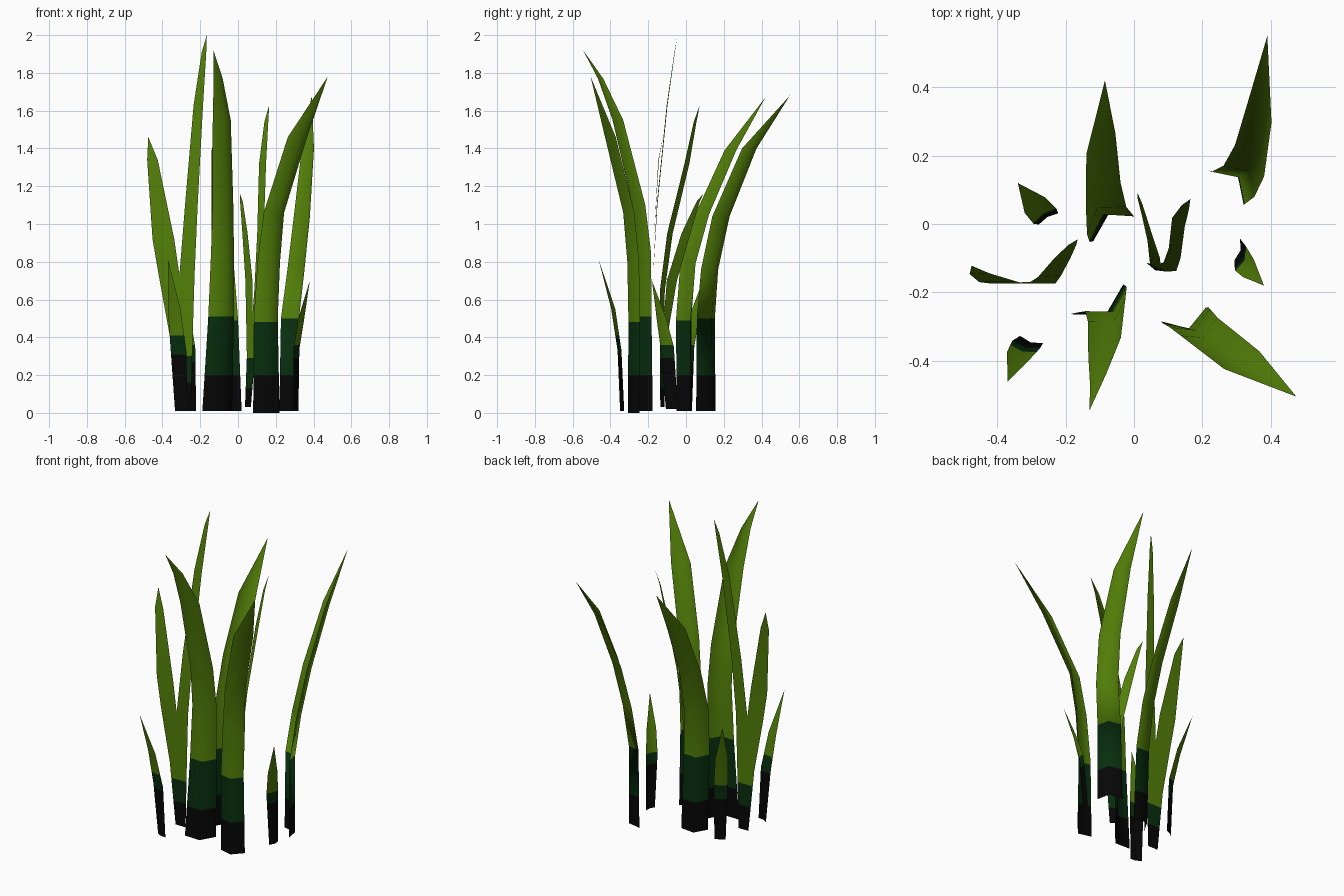
import bpy, bmesh, math
from mathutils import Vector


def material(name, rgb):
    m = bpy.data.materials.new(name)
    m.diffuse_color = (*rgb, 1)
    return m


MATS = [material("root_black", (0.0018, 0.0018, 0.0018)),
        material("stem_dark_green", (0.0022, 0.027, 0.0042)),
        material("leaf_green", (0.085, 0.212, 0.0025))]


def add_strip(bm, rows, fold):
    """Folded leaf sheet; each row is x, y, z, width, angle of the width in degrees."""
    last = None
    for x, y, z, w, a in rows:
        c = Vector((x, y, z))
        if w == 0:
            ring = [bm.verts.new(c)] * 3
        else:
            a = math.radians(a)
            side = Vector((math.cos(a), math.sin(a), 0)) * w / 2
            out = Vector((-math.sin(a), math.cos(a), 0)) * w * fold
            ring = [bm.verts.new(p) for p in (c - side, c + out, c + side)]
        if last:
            for i in range(2):
                quad = [last[i], last[i + 1], ring[i + 1], ring[i]]
                bm.faces.new(quad if w else quad[:3])
        last = ring


def leaf(name, strips, fold, black_top, dark_top):
    bm = bmesh.new()
    for rows in strips:
        add_strip(bm, rows, fold)
    bmesh.ops.remove_doubles(bm, verts=bm.verts, dist=0.0005)
    # cut the colour bands by height
    for h in (black_top, dark_top):
        bmesh.ops.bisect_plane(bm, geom=bm.verts[:] + bm.edges[:] + bm.faces[:],
                               plane_co=(0, 0, h), plane_no=(0, 0, 1))
    for f in bm.faces:
        h = f.calc_center_median().z
        f.material_index = 0 if h < black_top else 1 if h < dark_top else 2
        f.smooth = True
    me = bpy.data.meshes.new(name)
    bm.to_mesh(me)
    bm.free()
    for m in MATS:
        me.materials.append(m)
    bpy.context.collection.objects.link(bpy.data.objects.new(name, me))


# four large folded leaves
leaf("large_leaf_back", [[
    (-.05, -.015, .01, .155, 27), (-.065, -.015, .5, .15, 30), (-.08, .01, .79, .14, 35),
    (-.09, .085, 1.05, .125, 36), (-.097, .235, 1.39, .105, 36),
    (-.085, .42, 1.67, 0, 0)]], .33, .2, .49)
leaf("large_leaf_back_right", [[
    (.27, .105, .01, .145, -45), (.275, .105, .5, .135, -45), (.307, .125, .76, .128, -45),
    (.338, .185, 1.04, .125, -47), (.37, .335, 1.4, .1, -50),
    (.39, .55, 1.68, 0, 0)]], .33, .2, .5)
leaf("large_leaf_front", [[
    (-.11, -.22, .01, .18, 29), (-.09, -.22, .5, .155, 29), (-.082, -.22, .85, .14, 30),
    (-.08, -.25, 1.1, .13, 32), (-.086, -.36, 1.55, .11, 30),
    (-.105, -.452, 1.77, .055, 30), (-.13, -.545, 1.92, 0, 0)]], -.3, .2, .51)
leaf("large_leaf_front_right", [[
    (.15, -.265, 0, .145, 16), (.147, -.267, .5, .135, 20), (.163, -.275, .8, .13, 24),
    (.19, -.30, 1.06, .12, 26), (.315, -.398, 1.46, .115, 27),
    (.475, -.505, 1.78, 0, 0)]], -.3, .2, .48)

# two forked flat leaves
leaf("forked_leaf_left", [
    [(-.30, -.17, .01, .04, 0), (-.33, -.172, .4, .06, 0), (-.365, -.174, .73, .11, 0),
     (-.395, -.17, .92, .115, 0), (-.453, -.145, 1.34, .056, 3), (-.475, -.122, 1.46, 0, 0)],
    [(-.265, -.17, .01, .03, 0), (-.27, -.172, .4, .06, 0), (-.27, -.174, .73, .08, 0),
     (-.247, -.153, 1.1, .067, 3), (-.21, -.1, 1.63, .05, 5), (-.18, -.06, 1.91, .024, 5),
     (-.165, -.045, 2.0, 0, 0)]], 0, .16, .3)
leaf("forked_leaf_middle", [
    [(.05, -.125, .03, .034, -40), (.062, -.125, .3, .035, -30), (.058, -.075, .7, .065, -55),
     (.037, 0, .95, .055, -60), (.018, .065, 1.12, .022, -50), (.01, .092, 1.16, 0, 0)],
    [(.055, -.125, .03, .034, -40), (.075, -.13, .3, .035, -30), (.105, -.125, .65, .045, -35),
     (.119, -.085, .95, .045, -40), (.13, .005, 1.32, .045, -35), (.15, .048, 1.54, .025, -35),
     (.165, .073, 1.63, 0, 0)]], 0, .13, .29)

# three small leaves
leaf("small_leaf_back_left", [[
    (-.25, .015, .01, .065, 30), (-.26, .022, .35, .08, 33), (-.29, .055, .55, .075, 38),
    (-.34, .12, .78, 0, 0)]], .1, .27, .36)
leaf("small_leaf_front_left", [[
    (-.3, -.338, .01, .07, -18), (-.315, -.352, .33, .085, -14), (-.338, -.385, .55, .07, -18),
    (-.37, -.462, .81, 0, 0)]], -.12, .31, .41)
leaf("small_leaf_right", [[
    (.302, -.075, .02, .065, 75), (.311, -.1, .35, .078, 66), (.335, -.13, .5, .06, 58),
    (.38, -.18, .7, 0, 0)]], -.15, .29, .36)
